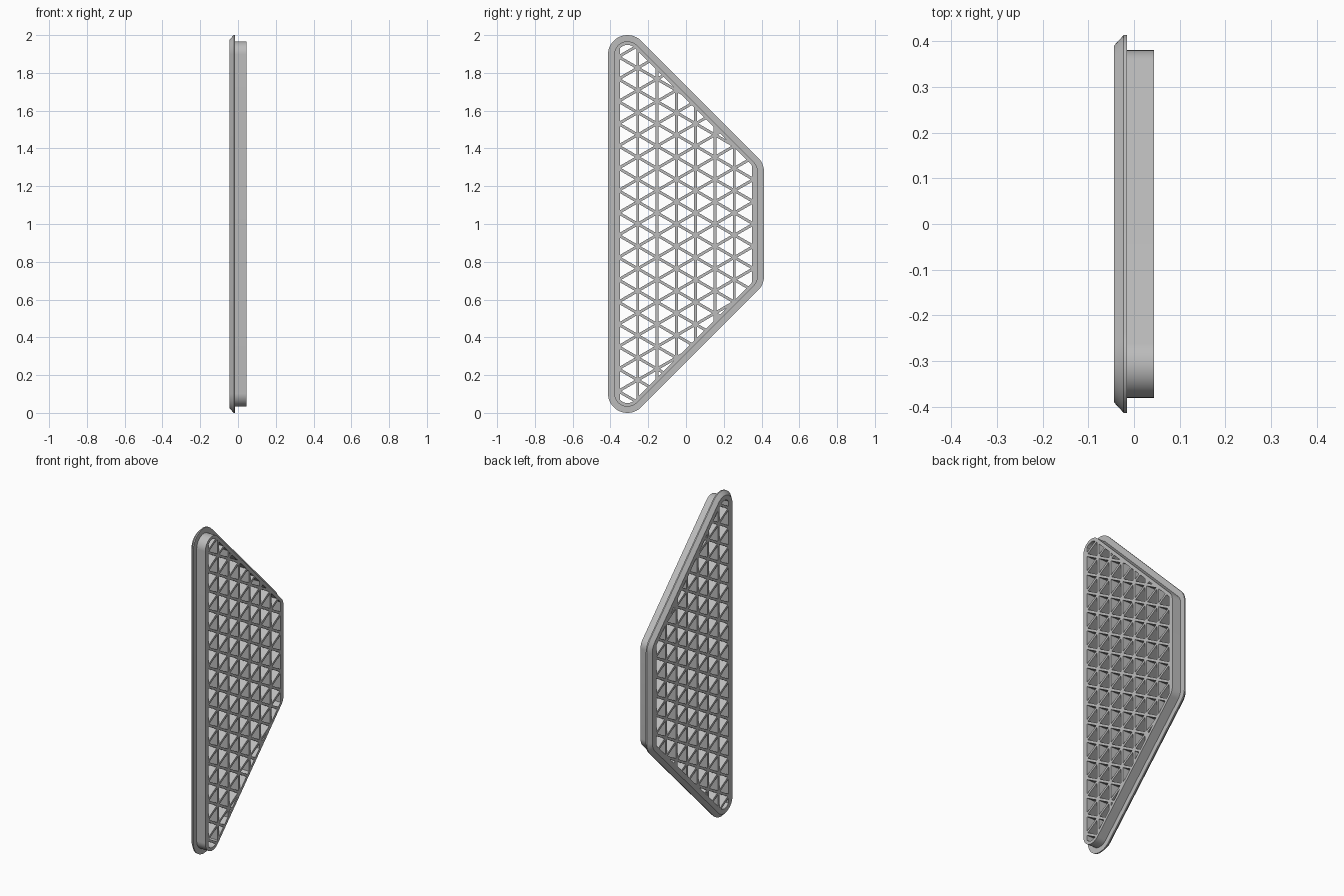
import bpy, bmesh, math
from mathutils import Vector

if "Cube" in bpy.data.objects:
    bpy.data.objects.remove(bpy.data.objects["Cube"], do_unlink=True)

DEPTH = 0.0437          # half thickness of the panel
PITCH = 0.1022          # distance between upright ribs
RIB = 0.015             # rib thickness
HOLE = 0.051            # corner radius of the opening
CORNERS = [(0.31, 0.723, -90), (0.31, 1.277, 0), (-0.31, 1.897, 45), (-0.31, 0.103, 180)]
TURNS = [45, 45, 135, 135]
STARTS = [-45, 0, 45, 180]

grey = bpy.data.materials.new("light grey")
grey.use_nodes = True
colour = (0.5, 0.5, 0.5, 1)
grey.diffuse_color = colour
grey.node_tree.nodes["Principled BSDF"].inputs["Base Color"].default_value = colour


def outline(radius):
    """Rounded trapezium in (y, z), counter-clockwise."""
    points = []
    for (y, z, _), start, turn in zip(CORNERS, STARTS, TURNS):
        steps = turn // 5
        for i in range(steps + 1):
            a = math.radians(start + turn * i / steps)
            points.append(Vector((y + radius * math.cos(a), z + radius * math.sin(a))))
    return points


def clip(poly, border):
    """Keep the part of a polygon that lies inside a convex border."""
    for a, b in zip(border, border[1:] + border[:1]):
        side = [(b - a).cross(p - a) for p in poly]
        kept = []
        for i, p in enumerate(poly):
            j = (i + 1) % len(poly)
            if side[i] >= 0:
                kept.append(p)
            if side[i] * side[j] < 0:
                kept.append(p.lerp(poly[j], side[i] / (side[i] - side[j])))
        poly = kept
        if len(poly) < 3:
            return []
    return poly


def loft(bm, levels):
    """Skin a stack of (x, loop) sections and cap both ends."""
    rings = [[bm.verts.new((x, p.x, p.y)) for p in loop] for x, loop in levels]
    for low, high in zip(rings, rings[1:]):
        for i in range(len(low)):
            j = (i + 1) % len(low)
            bm.faces.new((low[i], low[j], high[j], high[i]))
    bm.faces.new(rings[0][::-1])
    bm.faces.new(rings[-1])


def make_object(name, bm):
    bmesh.ops.remove_doubles(bm, verts=bm.verts, dist=1e-6)
    bmesh.ops.recalc_face_normals(bm, faces=bm.faces)
    mesh = bpy.data.meshes.new(name)
    bm.to_mesh(mesh)
    bm.free()
    mesh.materials.append(grey)
    obj = bpy.data.objects.new(name, mesh)
    bpy.context.collection.objects.link(obj)
    return obj


# Panel body with its chamfered flange
bm = bmesh.new()
loft(bm, [(x, outline(r)) for x, r in (
    (-DEPTH, 0.08), (-0.0225, 0.103), (-0.015, 0.103), (-0.015, 0.07), (DEPTH, 0.07))])
panel = make_object("grille_panel", bm)

# Triangular cells, each trimmed to the opening
bm = bmesh.new()
border = outline(HOLE)
side = PITCH * 2 / math.sqrt(3)
shrink = 1 - RIB / 2 / (PITCH / 3)
for col in range(7):
    y = (col - 3.5) * PITCH
    for row in range(-10, 11):
        for base, tip, shift in ((y, y + PITCH, col + 1), (y + PITCH, y, col)):
            z = 1 + side * (row + shift % 2 / 2)
            tri = [Vector((base, z)), Vector((base, z + side)), Vector((tip, z + side / 2))]
            if base < tip:
                tri.reverse()
            mid = sum(tri, Vector((0, 0))) / 3
            cell = clip([mid + (p - mid) * shrink for p in tri], border)
            area = sum(p.cross(q) for p, q in zip(cell, cell[1:] + cell[:1])) / 2
            if area > 0.0001:
                loft(bm, [(-2 * DEPTH, cell), (2 * DEPTH, cell)])
cutter = make_object("cell_cutter", bm)
cutter.hide_render = True

# Cut the cells through the panel
cut = panel.modifiers.new("cells", "BOOLEAN")
cut.operation = "DIFFERENCE"
cut.solver = "EXACT"
cut.object = cutter
bpy.context.view_layer.objects.active = panel
panel.select_set(True)
bpy.ops.object.modifier_apply(modifier=cut.name)
bpy.data.objects.remove(cutter, do_unlink=True)
bpy.ops.object.shade_smooth_by_angle(angle=math.radians(30))
